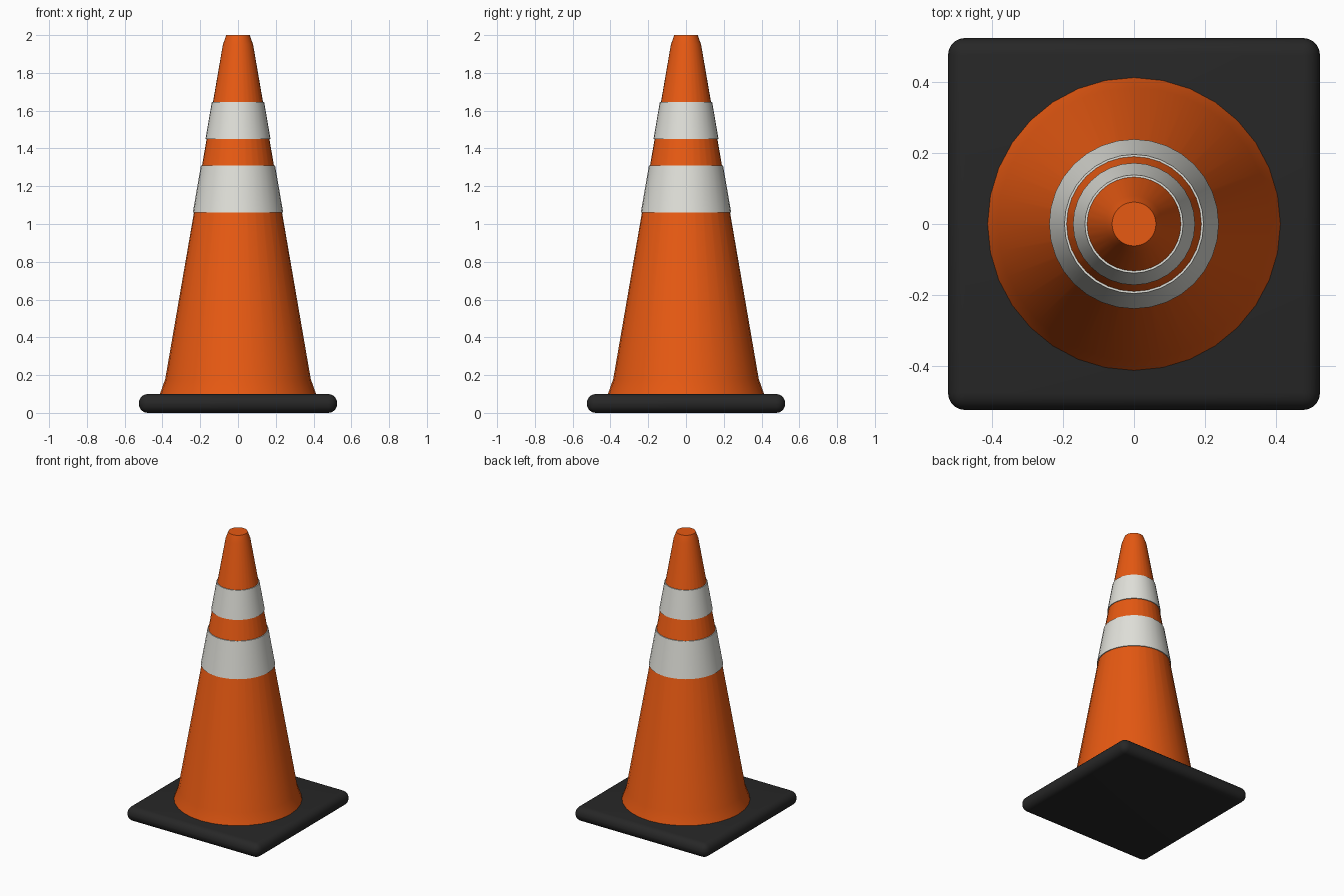
import bpy
import bmesh
import math

SIDES = 32

old = bpy.data.objects.get("Cube")
if old:
    bpy.data.objects.remove(old, do_unlink=True)


def material(name, rgb):
    mat = bpy.data.materials.new(name)
    mat.use_nodes = True
    mat.diffuse_color = (*rgb, 1)
    mat.node_tree.nodes["Principled BSDF"].inputs["Base Color"].default_value = (*rgb, 1)
    return mat


orange = material("orange plastic", (0.80, 0.10, 0.006))
white = material("white reflective", (0.75, 0.75, 0.70))
black = material("black rubber", (0.02, 0.02, 0.02))


def add_object(name, bm, mat, angle):
    bmesh.ops.recalc_face_normals(bm, faces=bm.faces)
    mesh = bpy.data.meshes.new(name)
    bm.to_mesh(mesh)
    bm.free()
    mesh.materials.append(mat)
    obj = bpy.data.objects.new(name, mesh)
    bpy.context.collection.objects.link(obj)
    bpy.ops.object.select_all(action="DESELECT")
    obj.select_set(True)
    bpy.context.view_layer.objects.active = obj
    bpy.ops.object.shade_smooth_by_angle(angle=math.radians(angle))
    return obj


def lathe(name, profile, mat, closed=False):
    """Turn (radius, height) points around z; cap the ends or close the loop."""
    bm = bmesh.new()
    rings = []
    for r, z in profile:
        turns = [2 * math.pi * i / SIDES for i in range(SIDES)]
        rings.append([bm.verts.new((r * math.cos(a), r * math.sin(a), z)) for a in turns])
    pairs = list(zip(rings, rings[1:]))
    if closed:
        pairs.append((rings[-1], rings[0]))
    else:
        bm.faces.new(rings[0])
        bm.faces.new(rings[-1])
    for low, high in pairs:
        for i in range(SIDES):
            j = (i + 1) % SIDES
            bm.faces.new((low[i], low[j], high[j], high[i]))
    return add_object(name, bm, mat, 35)


def cone_radius(z):
    return 0.385 + (z - 0.18) * (0.08 - 0.385) / (1.95 - 0.18)


# Square base slab with rounded edges
bm = bmesh.new()
bmesh.ops.create_cube(bm, size=1)
for v in bm.verts:
    v.co = (v.co.x * 1.05, v.co.y * 1.05, (v.co.z + 0.5) * 0.1)
bmesh.ops.bevel(bm, geom=bm.edges[:], offset=0.048, segments=5,
                profile=0.5, affect="EDGES")
add_object("base", bm, black, 40)

# Tapered body with a flared foot and a chamfered tip
lathe("cone_body", [(0.415, 0.095), (0.385, 0.18), (0.08, 1.95), (0.062, 2.0)], orange)

# Reflective sleeves standing slightly proud of the body
for name, low, high in (("lower_band", 1.06, 1.31), ("upper_band", 1.45, 1.645)):
    lathe(name, [(cone_radius(low) - 0.01, low), (cone_radius(low) + 0.006, low),
                 (cone_radius(high) + 0.006, high), (cone_radius(high) - 0.01, high)],
          white, closed=True)
